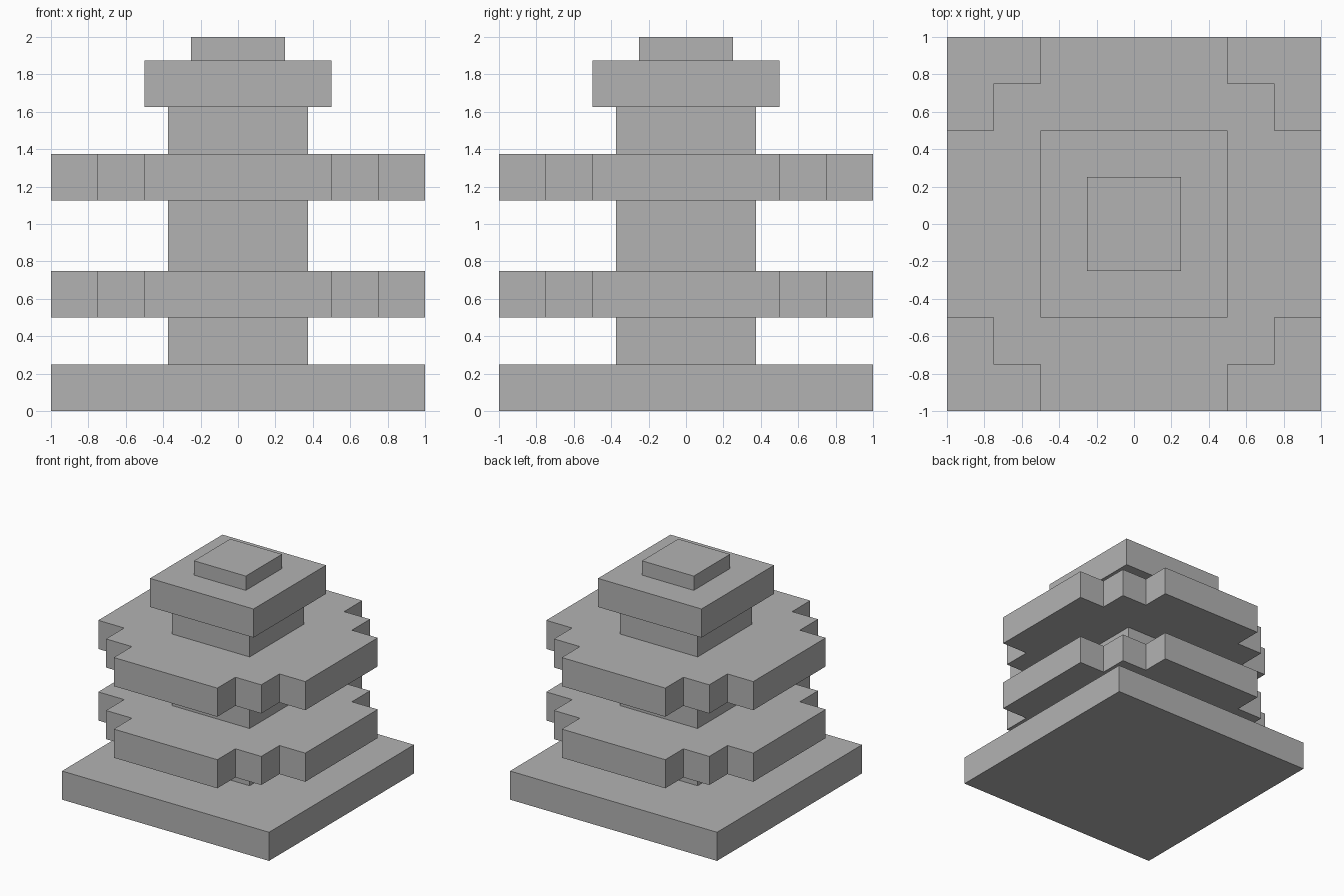
import bpy
import bmesh

cube = bpy.data.objects.get("Cube")
if cube:
    bpy.data.objects.remove(cube, do_unlink=True)

# Single stone colour
stone = bpy.data.materials.new("grey_stone")
stone.use_nodes = True
grey = (0.45, 0.45, 0.45, 1)
stone.diffuse_color = grey
stone.node_tree.nodes["Principled BSDF"].inputs["Base Color"].default_value = grey


def slab(name, outline, bottom, top):
    """Extrude a flat outline upward into a closed slab."""
    bm = bmesh.new()
    face = bm.faces.new([bm.verts.new((x, y, bottom)) for x, y in outline])
    result = bmesh.ops.extrude_face_region(bm, geom=[face], use_keep_orig=True)
    raised = [v for v in result["geom"] if isinstance(v, bmesh.types.BMVert)]
    bmesh.ops.translate(bm, vec=(0, 0, top - bottom), verts=raised)
    bmesh.ops.recalc_face_normals(bm, faces=bm.faces)
    mesh = bpy.data.meshes.new(name)
    bm.to_mesh(mesh)
    bm.free()
    mesh.materials.append(stone)
    obj = bpy.data.objects.new(name, mesh)
    bpy.context.collection.objects.link(obj)
    return obj


def four_way(corner):
    """Turn one corner's points through all four quarters."""
    points = []
    for _ in range(4):
        points += corner
        corner = [(-y, x) for x, y in corner]
    return points


def square(half):
    return four_way([(half, half)])


stepped = four_way([(1, 0.5), (0.75, 0.5), (0.75, 0.75), (0.5, 0.75), (0.5, 1)])

# Square base
slab("base", square(1), 0, 0.25)

# Column segments between the tiers
slab("lower_column", square(0.375), 0.25, 0.5)
slab("middle_column", square(0.375), 0.75, 1.125)
slab("upper_column", square(0.375), 1.375, 1.625)

# Tiers with stepped corners
slab("lower_tier", stepped, 0.5, 0.75)
slab("upper_tier", stepped, 1.125, 1.375)

# Capital and top plate
slab("capital", square(0.5), 1.625, 1.875)
slab("top_plate", square(0.25), 1.875, 2)
